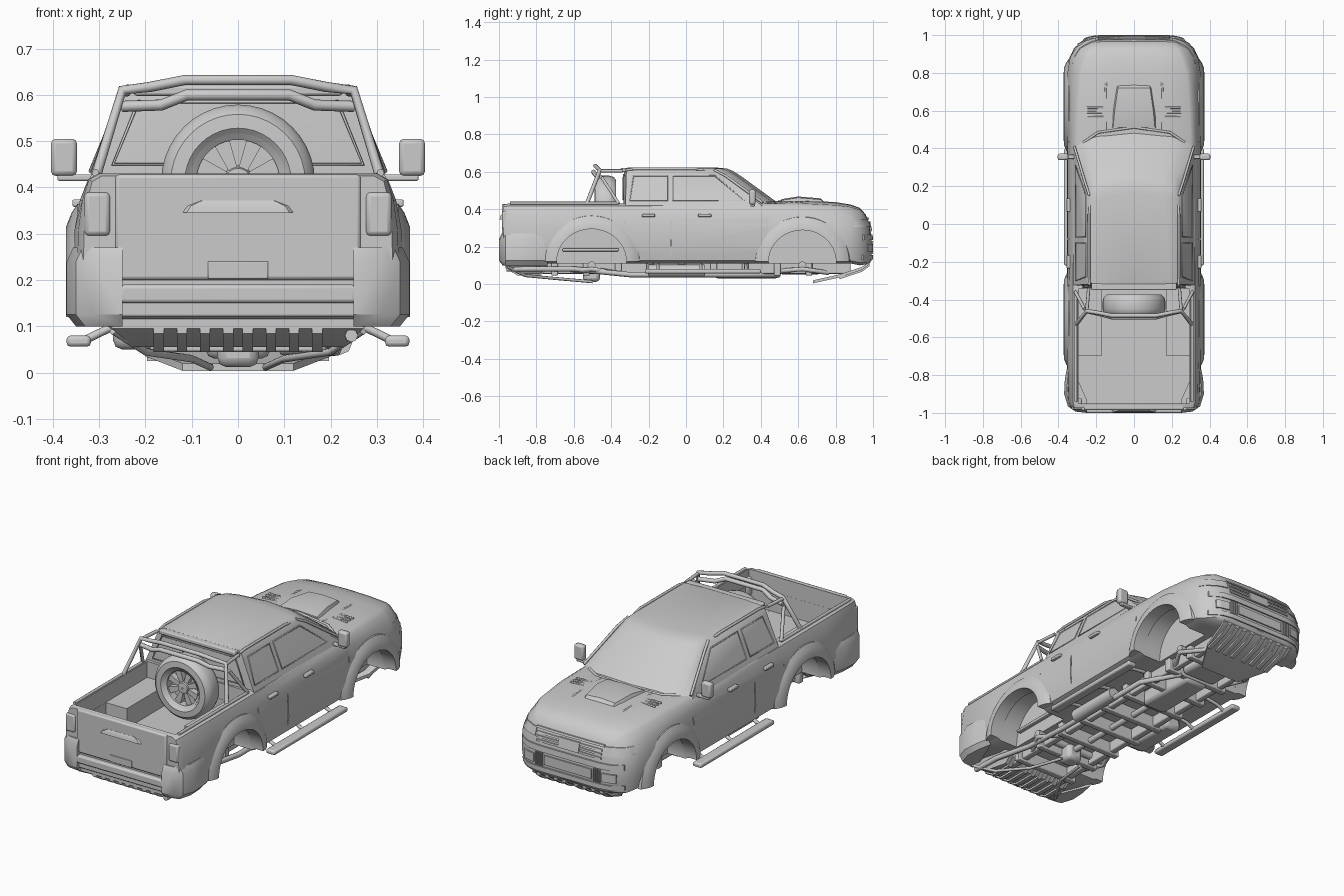
import bpy, bmesh, math
from mathutils import Vector

if "Cube" in bpy.data.objects:
    bpy.data.objects.remove(bpy.data.objects["Cube"])

def finish(ob, mirror=False, bevel=0.0):
    if mirror:
        ob.modifiers.new("mirror", "MIRROR")
    if bevel:
        m = ob.modifiers.new("bevel", "BEVEL")
        m.width, m.segments = bevel, 2
    bpy.ops.object.select_all(action="DESELECT")
    ob.select_set(True)
    bpy.context.view_layer.objects.active = ob
    bpy.ops.object.shade_smooth_by_angle(angle=math.radians(35))
    return ob

def loft(name, rings, mirror=False, bevel=0.0, loop=False):
    """Skin closed rings of points, capped at both ends unless looped."""
    bm = bmesh.new()
    vs = [[bm.verts.new(p) for p in r] for r in rings]
    n = len(vs[0])
    for a, b in zip(vs, vs[1:] + (vs[:1] if loop else [])):
        for i in range(n):
            bm.faces.new((a[i], a[(i + 1) % n], b[(i + 1) % n], b[i]))
    if not loop:
        bm.faces.new(vs[0])
        bm.faces.new(vs[-1])
    bmesh.ops.recalc_face_normals(bm, faces=bm.faces)
    me = bpy.data.meshes.new(name)
    bm.to_mesh(me)
    bm.free()
    ob = bpy.data.objects.new(name, me)
    bpy.context.collection.objects.link(ob)
    return finish(ob, mirror, bevel)

def box(name, x, y, z, mirror=False, bevel=0.0):
    return loft(name, [[(x[0], y[0], h), (x[1], y[0], h), (x[1], y[1], h), (x[0], y[1], h)] for h in z], mirror, bevel)

def tube(name, pts, r, mirror=False, cyclic=False):
    cu = bpy.data.curves.new(name, "CURVE")
    cu.dimensions, cu.bevel_depth, cu.bevel_resolution, cu.use_fill_caps = "3D", r, 2, True
    sp = cu.splines.new("POLY")
    sp.points.add(len(pts) - 1)
    for p, c in zip(sp.points, pts):
        p.co = (*c, 1)
    sp.use_cyclic_u, sp.use_smooth = cyclic, True
    ob = bpy.data.objects.new(name, cu)
    bpy.context.collection.objects.link(ob)
    if mirror:
        ob.modifiers.new("mirror", "MIRROR")

def both(half):
    """Half outline that starts and ends on x = 0, completed to a closed ring."""
    return half + [(-p[0], *p[1:]) for p in half[-2:0:-1]]

def lathe_y(name, profile, c, steps=40):
    turn = [2 * math.pi * k / steps for k in range(steps)]
    loft(name, [[(c[0] + r * math.cos(a), c[1] + y, c[2] + r * math.sin(a)) for r, y in profile] for a in turn], loop=True)

# Lower body: cross-sections along the length (y, half width, top half width, bottom, top, crown)
stations = [(-.975, .335, .315, .12, .425, 0), (-.95, .348, .322, .11, .43, 0), (-.7, .356, .324, .11, .43, 0),
            (-.33, .354, .324, .11, .43, 0), (.45, .354, .32, .11, .43, .01), (.6, .358, .315, .11, .432, .016),
            (.8, .355, .30, .11, .422, .016), (.88, .342, .275, .11, .412, .013), (.93, .318, .25, .10, .397, .01),
            (.96, .285, .22, .105, .365, .008), (.98, .255, .2, .11, .32, .005), (.992, .20, .18, .125, .25, 0)]
rings = []
for y, w, wt, zb, zt, c in stations:
    h, d = zt - zb, w - wt
    half = [(0, zb), (w - .05, zb), (w - .012, zb + .05 * h), (w, zb + .3 * h), (w - .003, zb + .62 * h),
            (wt + .55 * d, zb + .82 * h), (wt, zt - .04 * h), (wt - .022, zt), (.5 * wt, zt + .75 * c), (0, zt + c)]
    rings.append(both([(px, y, pz) for px, pz in half]))
body = loft("lower_body", rings)

# Cutters: open bed around the wheel housings, wheel arches and panel gaps
ARCHES = (("rear_flare", -.505, .186), ("front_flare", .622, .18))
cutters = [box("cut", (-.17, .17), (-.95, -.345), (.24, .6)), box("cut", (-.295, .295), (-.9505, -.344), (.345, .61))]
for s in (-1, 1):
    cutters.append(box("cut", sorted((s * .16, s * .294)), (-.949, -.695), (.241, .59)))
    for _, y, r in ARCHES:
        circle = [(y + r * math.cos(k * math.pi / 24), .125 + r * math.sin(k * math.pi / 24)) for k in range(48)]
        cutters.append(loft("cut", [[(s * x, *p) for p in circle] for x in (.2, .45)]))
    for y, z0 in ((-.325, .32), (-.08, .135), (.435, .3)):
        cutters.append(box("cut", sorted((s * .345, s * .4)), (y - .003, y + .003), (z0, .40)))
for c in cutters:
    m = body.modifiers.new("cut", "BOOLEAN")
    m.operation, m.solver, m.object = "DIFFERENCE", "EXACT", c
    bpy.context.view_layer.objects.active = body
    bpy.ops.object.modifier_apply(modifier=m.name)
    bpy.data.objects.remove(c)
finish(body)
bpy.context.view_layer.update()

def nose_strip(name, x, z, out, mirror=False):
    """Raised strip that follows the curved front of the body."""
    rows = []
    for k in range(11):
        px = x[0] + (x[1] - x[0]) * k / 10
        hits = [body.ray_cast((px, 2, h), (0, -1, 0)) for h in z]
        if hits[0][0] and hits[1][0]:
            a, b = hits[0][1].y, hits[1][1].y
            rows.append([(px, a - .03, z[0]), (px, a + out, z[0]), (px, b + out, z[1]), (px, b - .03, z[1])])
    loft(name, rows, mirror)

# Cab: plan outlines by height (z, half width, rear y, corner y, mid x, mid y, centre y)
cab = [(.415, .322, -.335, .41, .2, .49, .51), (.435, .314, -.335, .385, .195, .465, .49),
       (.58, .254, -.332, .195, .165, .27, .29), (.605, .242, -.33, .165, .155, .23, .25),
       (.617, .228, -.325, .14, .145, .2, .22), (.623, .18, -.31, .11, .11, .15, .16)]
loft("cab", [both([(0, ry, z), (.6 * w, ry, z), (w, ry + .012, z), (w, cy, z), (.5 * (w + mx) + .012, .5 * (cy + my) + .012, z),
                   (mx, my, z), (0, fy, z)]) for z, w, ry, cy, mx, my, fy in cab])

# Window trim, roof rails and rear roof lip
for name, pts in (("rear_side_window_trim", ((-.3, .447), (-.1, .447), (-.1, .578), (-.28, .578))),
                  ("front_side_window_trim", ((-.07, .447), (.31, .447), (.155, .578), (-.07, .578)))):
    tube(name, [(.314 - (z - .435) * .414, y, z) for y, z in pts], .004, True, True)
tube("windshield_pillar", [(.316, .41, .435), (.256, .21, .58), (.236, .15, .61)], .007, True)
tube("roof_rail", [(.234, .1, .608), (.238, .05, .616), (.238, -.28, .616), (.236, -.325, .608)], .007, True)
box("rear_roof_lip", (-.225, .225), (-.35, -.315), (.598, .621), bevel=.006)
tube("rear_window_trim", [(-.27, -.336, .45), (.27, -.336, .45), (.215, -.334, .585), (-.215, -.334, .585)], .004, cyclic=True)

# Fender flares
for name, y, r in ARCHES:
    prof = ((.33, r + .075), (.347, r + .07), (.36, r + .05), (.371, r + .022), (.372, r), (.30, r))
    loft(name, [[(x, y + q * math.cos(math.pi * k / 28), .12 + (q - .012) * math.sin(math.pi * k / 28)) for x, q in prof]
                for k in range(29)], True)

# Door handles, mirrors, running boards
for y in (-.2, .1):
    box("door_handle", (.335, .358), (y - .035, y + .035), (.358, .374), True, .004)
box("side_mirror", (.348, .404), (.338, .372), (.425, .505), True, .01)
box("mirror_arm", (.30, .39), (.345, .368), (.414, .428), True, .004)
box("running_board", (.318, .37), (-.22, .4), (.056, .08), True, .008)
for y in (-.15, .08, .32):
    tube("board_bracket", [(.2, y, .105), (.28, y, .095), (.335, y, .068)], .009, True)

# Hood scoop, creases, vents and cowl
loft("hood_scoop", [both([(0, y, .42), (w, y, .42), (w * .85, y, z), (0, y, z + .006)])
                    for y, w, z in ((.51, .13, .448), (.6, .12, .462), (.72, .1, .452), (.74, .095, .43))])
tube("hood_crease", [(.15, .5, .437), (.15, .72, .436), (.135, .88, .414)], .006, True)
for y in (.56, .585, .61):
    box("hood_vent", (.16, .25), (y, y + .012), (.425, .443), True, .003)
tube("wiper_cowl", [(-.27, .43, .433), (-.19, .485, .437), (0, .512, .442), (.19, .485, .437), (.27, .43, .433)], .007)

# Nose: grille, lights and bumper
nose_strip("grille_frame_top", (-.2, .2), (.345, .355), .008)
for z in (.328, .308, .288):
    nose_strip("grille_bar", (-.19, .19), (z - .006, z + .004), .006)
nose_strip("grille_center", (-.06, .06), (.285, .335), .009)
nose_strip("headlight", (.2, .325), (.305, .348), .006, True)
nose_strip("bumper_bar", (-.3, .3), (.235, .265), .008)
nose_strip("lower_intake", (-.14, .14), (.17, .22), .007)
nose_strip("bumper_lip", (-.3, .3), (.13, .155), .008)
nose_strip("fog_lamp", (.2, .27), (.17, .215), .008, True)
for k in range(4):
    nose_strip("intake_slat", (.15 + k * .012, .155 + k * .012), (.16, .23), .008, True)

# Front skid plate with ribs
skid = ((.98, .22, .105), (.94, .22, .075), (.82, .2, .035), (.68, .12, .004))
loft("skid_plate", [[(-w, y, z), (w, y, z), (w, y, z + .016), (-w, y, z + .016)] for y, w, z in skid])
for x in (.025, .075, .125, .175):
    loft("skid_rib", [[(x, y, z - .01), (x + .022, y, z - .01), (x + .022, y, z + .01), (x, y, z + .01)]
                      for y, w, z in skid[:3]], True)

# Tail: gate, lights, bumper, ribbed valance
box("tailgate", (-.265, .265), (-.985, -.955), (.2, .428), bevel=.008)
loft("tailgate_spoiler", [[(-w, -.97, z), (w, -.97, z), (w * .85, y, z), (-w * .85, y, z)]
                          for w, y, z in ((.13, -.997, .346), (.12, -.994, .36), (.09, -.986, .372))])
box("plate_panel", (-.065, .065), (-.989, -.97), (.203, .24), bevel=.002)
box("tail_light", (.276, .332), (-.983, -.92), (.295, .39), True, .01)
loft("rear_bumper_corner", [[(.25, -1 + i, z), (.31, -.993 + i, z), (.35 - i, -.965, z), (.37 - i, -.9, z), (.366 - i, -.82, z),
                             (.35 - i, -.74, z), (.25, -.93, z)] for z, i in ((.10, .02), (.125, 0), (.24, 0), (.27, .014))], True)
box("rear_step", (-.255, .255), (-1.0, -.93), (.15, .19), bevel=.008)
box("rear_step_lower", (-.255, .255), (-.985, -.92), (.12, .155), bevel=.006)
valance = ((-.965, .27, .095), (-.9, .23, .055), (-.78, .2, .055), (-.74, .2, .09))
loft("rear_valance", [both([(0, y, z), (w, y, z), (w + .04, y, .125), (0, y, .125)]) for y, w, z in valance])
for x in (.01, .06, .11, .16):
    loft("valance_rib", [[(x, y, z - .01), (x + .022, y, z - .01), (x + .022, y, .11), (x, y, .11)] for y, w, z in valance], True)
tube("rear_guard", [(.27, -.95, .09), (.2, -.86, .045), (.1, -.7, .03), (.06, -.5, .012)], .008, True)

# Roll bar with two cross tubes and braces
tube("roll_bar_top", [(-.305, -.53, .43), (-.25, -.46, .61), (-.19, -.47, .617), (-.115, -.485, .632),
                      (.115, -.485, .632), (.19, -.47, .617), (.25, -.46, .61), (.305, -.53, .43)], .011)
tube("roll_bar_lower", [(-.25, -.46, .575), (-.165, -.48, .578), (-.11, -.495, .6), (.11, -.495, .6), (.165, -.48, .578), (.25, -.46, .575)], .012)
tube("roll_bar_brace", [(.25, -.46, .605), (.24, -.34, .605)], .009, True)
tube("roll_bar_strut", [(.31, -.36, .43), (.262, -.45, .57)], .009, True)
tube("bed_rail", [(.308, -.94, .432), (.308, -.36, .432)], .008, True)

# Upright spare wheel in the bed
C = Vector((0, -.43, .413))
lathe_y("spare_tyre", [(.1, -.045), (.115, -.058), (.145, -.056), (.16, -.042), (.166, -.02), (.166, .02),
                       (.16, .042), (.145, .056), (.1, .045)], C)
lathe_y("spare_rim", [(.09, -.04), (.104, -.05), (.104, .05), (.09, .04)], C)
lathe_y("spare_hub", [(.004, -.04), (.028, -.038), (.034, -.02), (.034, .02), (.004, .02)], C)
lathe_y("spare_backing", [(.004, 0), (.095, 0), (.095, .02), (.004, .02)], C)
for k in range(8):
    a = (k + .5) * math.pi / 4
    u, v = Vector((math.cos(a), 0, math.sin(a))), Vector((-math.sin(a), 0, math.cos(a)))
    loft("spare_spoke", [[C + u * r + v * s * w + Vector((0, d, 0)) for s, d in ((-1, -.03), (1, -.03), (1, 0), (-1, 0))]
                         for r, w in ((.02, .009), (.097, .018))])

# Chassis: frame, cross members, driveline, exhaust, suspension
box("frame_rail", (.13, .165), (-.88, .88), (.055, .12), True, .006)
for k in range(9):
    box("cross_member", (-.19, .19), (-.72 + k * .17, -.685 + k * .17), (.045, .115), bevel=.005)
box("fuel_tank", (-.27, -.17), (-.25, .05), (.05, .12), bevel=.02)
box("gearbox", (-.07, .07), (.15, .5), (.03, .12), bevel=.02)
box("engine_sump", (-.1, .1), (.5, .72), (.05, .12), bevel=.02)
tube("driveshaft", [(0, -.5, .07), (0, .2, .07)], .016)
tube("exhaust_pipe", [(.1, .5, .05), (.21, .3, .05), (.21, -.3, .05), (.19, -.6, .08), (.24, -.8, .08), (.245, -.96, .08)], .014)
tube("muffler", [(.215, -.2, .07), (.215, .1, .07)], .034)
for _, y, r in ARCHES:
    tube("axle", [(-.22, y, .1), (.22, y, .1)], .022)
    tube("suspension_arm", [(.15, y + .14, .06), (.22, y, .08), (.15, y - .12, .07)], .012, True)
box("leaf_spring", (.2, .225), (-.66, -.36), (.175, .19), True, .004)
box("differential", (-.045, .045), (-.55, -.46), (.012, .1), bevel=.02)
